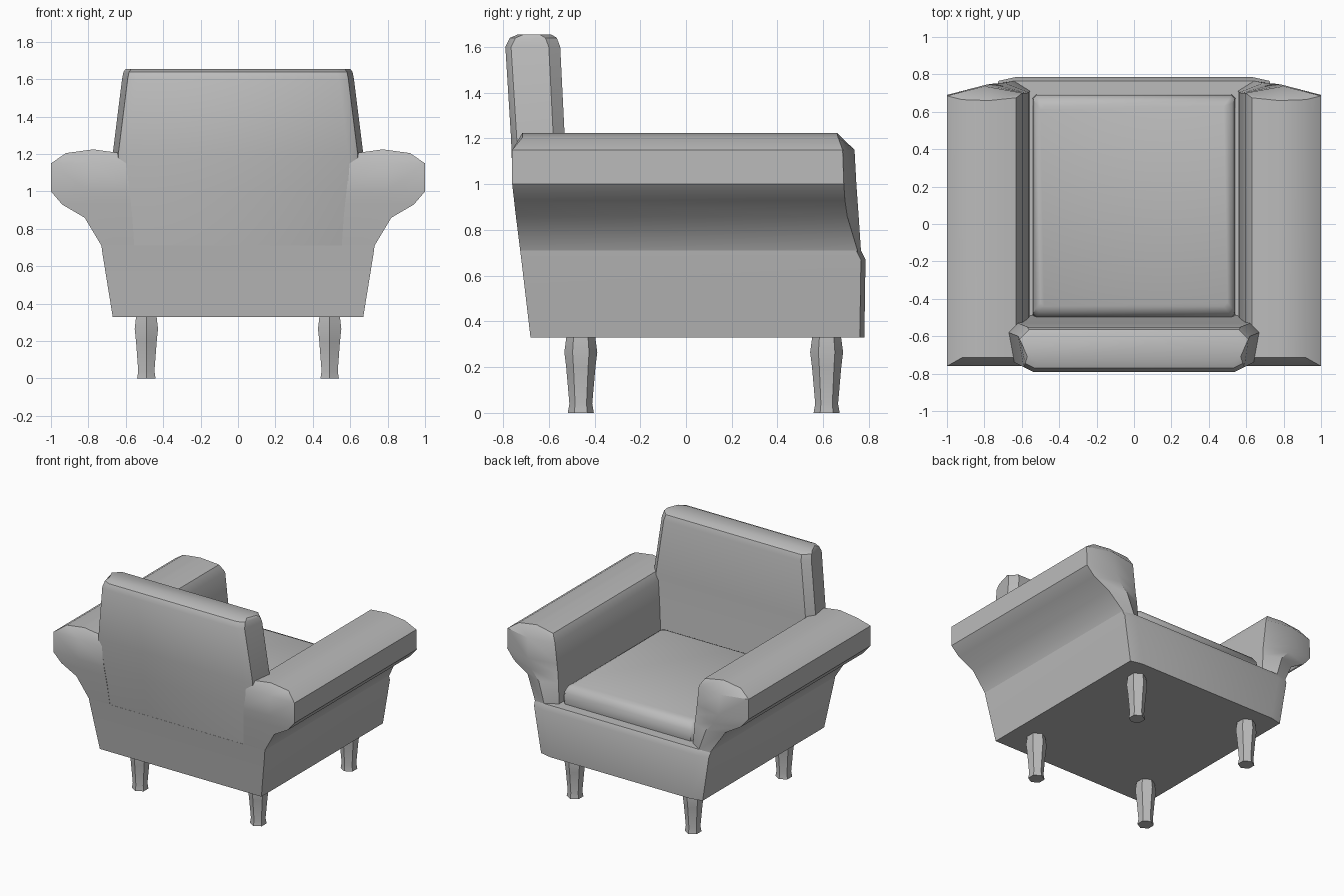
import bpy, bmesh, math

if "Cube" in bpy.data.objects:
    bpy.data.objects.remove(bpy.data.objects["Cube"], do_unlink=True)

grey = bpy.data.materials.new("soft grey")
grey.use_nodes = True
grey.diffuse_color = (0.5, 0.5, 0.5, 1)
grey.node_tree.nodes["Principled BSDF"].inputs["Base Color"].default_value = (0.5, 0.5, 0.5, 1)


def finish(name, bm, angle):
    bmesh.ops.recalc_face_normals(bm, faces=bm.faces)
    mesh = bpy.data.meshes.new(name)
    bm.to_mesh(mesh)
    bm.free()
    mesh.materials.append(grey)
    obj = bpy.data.objects.new(name, mesh)
    bpy.context.collection.objects.link(obj)
    bpy.ops.object.select_all(action="DESELECT")
    obj.select_set(True)
    bpy.context.view_layer.objects.active = obj
    bpy.ops.object.shade_smooth_by_angle(angle=math.radians(angle))
    return obj


def loft(name, rings, angle=35):
    """Skin a stack of equal-length rings and cap both ends."""
    bm = bmesh.new()
    rows = [[bm.verts.new(p) for p in ring] for ring in rings]
    n = len(rows[0])
    for a, b in zip(rows, rows[1:]):
        for i in range(n):
            j = (i + 1) % n
            bm.faces.new((a[i], a[j], b[j], b[i]))
    bm.faces.new(rows[0])
    bm.faces.new(rows[-1])
    return finish(name, bm, angle)


def mirrored_ring(half, z):
    """Close a +x half outline into a full ring."""
    return [(x, y, z) for x, y in half] + [(-x, y, z) for x, y in reversed(half)]


# Base: z, half width, back, front
loft("base", [
    mirrored_ring([(w, back), (w, front - 0.02), (w - 0.09, front)], z)
    for z, w, back, front in [
        (0.33, 0.67, -0.68, 0.78),
        (0.67, 0.725, -0.72, 0.785),
        (0.71, 0.73, -0.725, 0.765)]])

# Backrest: z, half width, back, front, corner chamfer
loft("backrest", [
    mirrored_ring([(w - 0.08, back), (w - 0.03, back + 0.025),
                   (w, front - 0.05), (w - 0.05, front)], z)
    for z, w, back, front in [
        (0.6, 0.64, -0.711, -0.48),
        (1.0, 0.67, -0.758, -0.515),
        (1.2, 0.67, -0.765, -0.53),
        (1.6, 0.62, -0.79, -0.55),
        (1.64, 0.612, -0.77, -0.565),
        (1.655, 0.60, -0.735, -0.59)]], 30)

# Seat cushion
loft("seat_cushion", [
    mirrored_ring([(w - 0.02, back), (w, back + 0.02), (w, front - 0.02), (w - 0.02, front)], z)
    for z, w, back, front in [
        (0.66, 0.53, -0.5, 0.68),
        (0.72, 0.542, -0.505, 0.692),
        (0.79, 0.54, -0.5, 0.69),
        (0.83, 0.525, -0.47, 0.665),
        (0.845, 0.5, -0.44, 0.63)]], 40)

# Armrest levels: z, inner x, outer x, front y at inner / middle / outer, back y
levels = [
    (0.60, 0.55, 0.70, 0.70, 0.75, 0.74, -0.708),
    (0.71, 0.555, 0.73, 0.71, 0.765, 0.75, -0.725),
    (0.86, 0.565, 0.82, 0.705, 0.755, 0.705, -0.744),
    (0.93, 0.572, 0.94, 0.70, 0.75, 0.695, -0.752),
    (1.00, 0.58, 1.00, 0.70, 0.745, 0.69, -0.76),
    (1.15, 0.597, 1.00, 0.70, 0.737, 0.685, -0.76),
    (1.205, 0.63, 0.92, 0.675, 0.66, 0.665, -0.735)]


def armrest(name, side):
    bm = bmesh.new()
    top = levels[-1][0]
    front, back = [], []
    for z, xi, xo, fi, fm, fo, yb in levels:
        crown = 0.02 if z == top else 0
        pts = [(xi, fi, z), ((xi + xo) / 2, fm, z + crown), (xo, fo, z)]
        front.append([bm.verts.new((side * x, y, h)) for x, y, h in pts])
        back.append([bm.verts.new((side * x, yb + crown, h)) for x, y, h in pts])
    # End faces
    for grid in (front, back):
        for a, b in zip(grid, grid[1:]):
            for i in range(2):
                bm.faces.new((a[i], a[i + 1], b[i + 1], b[i]))
    # Long faces around the outline
    def outline(g):
        return g[0] + [r[2] for r in g[1:]] + [g[-1][1]] + [r[0] for r in reversed(g[1:])]
    f, k = outline(front), outline(back)
    for i in range(len(f)):
        j = (i + 1) % len(f)
        bm.faces.new((f[i], f[j], k[j], k[i]))
    return finish(name, bm, 38)


armrest("left_armrest", 1)
armrest("right_armrest", -1)

# Six-sided turned legs: z, radius
leg_profile = [(0, 0.057), (0.04, 0.05), (0.2, 0.064), (0.265, 0.072), (0.34, 0.062)]
for side, sx in (("left", 1), ("right", -1)):
    for end, cy in (("seat_side", 0.615), ("backrest_side", -0.46)):
        loft(f"{side}_{end}_leg", [
            [(sx * 0.49 + r * math.sin(k * math.pi / 3),
              cy + r * math.cos(k * math.pi / 3), z) for k in range(6)]
            for z, r in leg_profile], 25)
